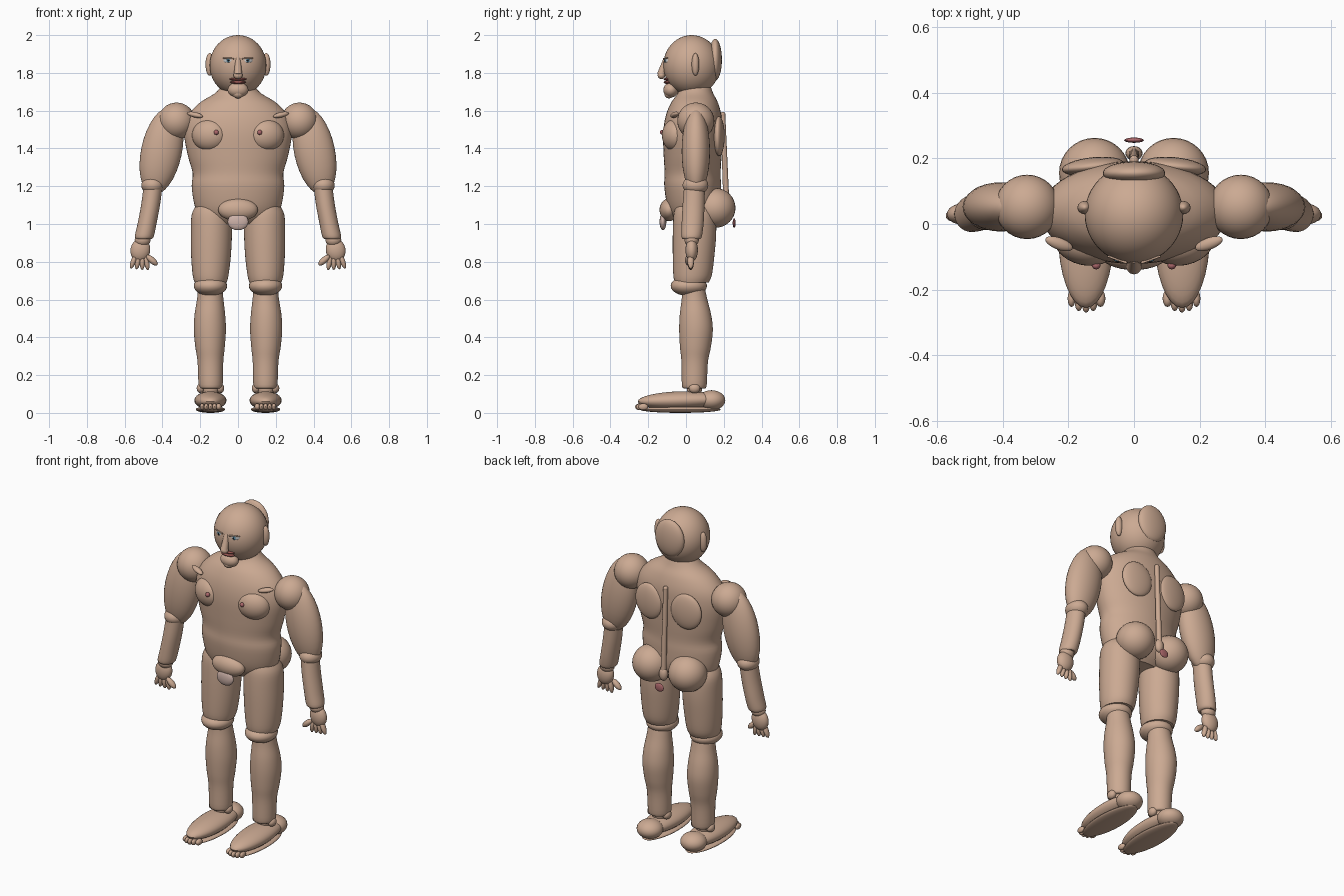
import bpy, bmesh, math
from mathutils import Matrix, Vector


def material(name, rgb):
    m = bpy.data.materials.new(name)
    m.diffuse_color = (*rgb, 1)
    return m


SKIN = material("skin", (0.60, 0.40, 0.29))
PALE = material("pale_skin", (0.62, 0.45, 0.40))
PINK = material("pink", (0.42, 0.14, 0.15))
LIP = material("lip", (0.30, 0.09, 0.08))
WHITE = material("eye_white", (0.85, 0.85, 0.85))
BLUE = material("eye_blue", (0.10, 0.28, 0.42))
BLACK = material("pupil_black", (0.01, 0.01, 0.01))


def finish(name, bm, mat, pair):
    bmesh.ops.recalc_face_normals(bm, faces=bm.faces)
    me = bpy.data.meshes.new(name)
    bm.to_mesh(me)
    bm.free()
    ob = bpy.data.objects.new(name, me)
    bpy.context.collection.objects.link(ob)
    me.materials.append(mat)
    if pair:
        ob.modifiers.new("mirror", 'MIRROR').use_mirror_merge = False
    bpy.ops.object.select_all(action='DESELECT')
    ob.select_set(True)
    bpy.context.view_layer.objects.active = ob
    bpy.ops.object.shade_smooth_by_angle(angle=math.radians(40))
    return ob


def ball(name, c, r, mat=SKIN, rot=(0, 0, 0), pair=False, seg=32):
    """Ellipsoid, rot in degrees; pair mirrors it across x."""
    bm = bmesh.new()
    turn = Matrix.Identity(4)
    for ang, ax in zip(rot, 'XYZ'):
        turn = Matrix.Rotation(math.radians(ang), 4, ax) @ turn
    mtx = Matrix.Translation(c) @ turn @ Matrix.Diagonal((*r, 1))
    bmesh.ops.create_uvsphere(bm, u_segments=seg, v_segments=seg // 2, radius=1, matrix=mtx)
    return finish(name, bm, mat, pair)


def rod(name, a, b, r1, r2, mat=SKIN, pair=False):
    """Tapered cylinder from a to b."""
    a, b = Vector(a), Vector(b)
    d = b - a
    bm = bmesh.new()
    mtx = Matrix.Translation((a + b) / 2) @ d.to_track_quat('Z', 'Y').to_matrix().to_4x4()
    bmesh.ops.create_cone(bm, cap_ends=True, segments=24, radius1=r1, radius2=r2,
                          depth=d.length, matrix=mtx)
    return finish(name, bm, mat, pair)


def loft(name, rings, pair=False, mat=SKIN, n=40, steps=4):
    """Smooth stack of ellipses; each ring is (z, cx, cy, rx, ry)."""
    pts = [Vector(r) for r in rings]
    out = []
    for i in range(len(pts) - 1):
        p0, p1, p2, p3 = (pts[max(0, min(len(pts) - 1, i + k))] for k in (-1, 0, 1, 2))
        for s in range(steps):
            t = s / steps
            out.append(0.5 * (2 * p1 + (p2 - p0) * t + (2 * p0 - 5 * p1 + 4 * p2 - p3) * t ** 2
                              + (3 * p1 - p0 - 3 * p2 + p3) * t ** 3))
    out.append(pts[-1])
    bm = bmesh.new()
    loops = [[bm.verts.new((cx + rx * math.cos(math.tau * k / n),
                            cy + ry * math.sin(math.tau * k / n), z)) for k in range(n)]
             for z, cx, cy, rx, ry in out]
    for lo, hi in zip(loops, loops[1:]):
        for k in range(n):
            bm.faces.new((lo[k], lo[(k + 1) % n], hi[(k + 1) % n], hi[k]))
    bm.faces.new(loops[0])
    bm.faces.new(loops[-1])
    return finish(name, bm, mat, pair)


# Head
ball("head", (0, 0.03, 1.84), (0.15, 0.15, 0.16), seg=48)
ball("head_back_disc", (0, 0.155, 1.87), (0.095, 0.035, 0.11))
ball("ear", (0.15, 0.05, 1.845), (0.022, 0.02, 0.06), pair=True)
ball("eye", (0.052, -0.098, 1.865), (0.028, 0.014, 0.017), WHITE, (0, 0, 20), True)
ball("iris", (0.05, -0.109, 1.865), (0.011, 0.006, 0.011), BLUE, pair=True, seg=16)
ball("pupil", (0.05, -0.114, 1.865), (0.005, 0.003, 0.005), BLACK, pair=True, seg=12)
rod("eyelid_line", (0.022, -0.118, 1.876), (0.08, -0.098, 1.878), 0.004, 0.003, pair=True)
rod("nose_bridge", (0, -0.105, 1.875), (0, -0.132, 1.79), 0.014, 0.022)
ball("nose_tip", (0, -0.13, 1.787), (0.024, 0.02, 0.02))
for z, w in ((1.767, 0.045), (1.75, 0.042)):
    ball("lip", (0, -0.098, z), (w, 0.02, 0.009), LIP)
ball("chin_beard", (0, -0.08, 1.71), (0.055, 0.04, 0.04))
ball("beard_tip", (0, -0.09, 1.69), (0.03, 0.025, 0.025))

# Torso
loft("torso", [(1.0, 0, 0.04, 0.13, 0.08), (1.04, 0, 0.04, 0.20, 0.115),
               (1.1, 0, 0.04, 0.23, 0.14), (1.2, 0, 0.035, 0.245, 0.15),
               (1.27, 0, 0.035, 0.24, 0.148), (1.36, 0, 0.035, 0.265, 0.153),
               (1.48, 0, 0.035, 0.285, 0.156), (1.57, 0, 0.04, 0.265, 0.148),
               (1.64, 0, 0.045, 0.205, 0.125), (1.69, 0, 0.05, 0.125, 0.095),
               (1.73, 0, 0.05, 0.085, 0.08)], n=56)
ball("chest_muscle", (0.15, -0.06, 1.47), (0.095, 0.065, 0.085), rot=(0, 0, 14), pair=True)
ball("chest_dot", (0.115, -0.126, 1.485), (0.013, 0.012, 0.013), PINK, pair=True, seg=16)
ball("collarbone", (0.228, -0.06, 1.578), (0.045, 0.018, 0.014), rot=(0, -12, 20), pair=True)
ball("shoulder_blade", (0.125, 0.175, 1.465), (0.095, 0.028, 0.105), rot=(0, 0, -6), pair=True)
rod("spine", (0, 0.215, 1.08), (0, 0.195, 1.58), 0.016, 0.013)
ball("spine_top", (0, 0.195, 1.58), (0.014, 0.014, 0.014), seg=16)
ball("tailbone", (0, 0.215, 1.07), (0.026, 0.022, 0.04), seg=20)
ball("tailbone_end", (0, 0.255, 1.005), (0.03, 0.008, 0.025), PINK, seg=20)

# Hips
ball("buttock", (0.12, 0.155, 1.085), (0.108, 0.107, 0.105), pair=True)
ball("pelvis_front", (0, -0.09, 1.075), (0.105, 0.05, 0.06))
ball("groin_front", (0, -0.122, 1.012), (0.055, 0.018, 0.045), PALE)

# Arms
ball("shoulder", (0.325, 0.052, 1.545), (0.098, 0.098, 0.098), pair=True)
ball("upper_arm", (0.405, 0.052, 1.385), (0.108, 0.075, 0.235), rot=(0, -12, 0), pair=True)
ball("elbow", (0.452, 0.05, 1.205), (0.06, 0.068, 0.05), pair=True)
loft("forearm", [(1.2, 0.45, 0.045, 0.05, 0.055), (1.1, 0.463, 0.04, 0.05, 0.058),
                 (1.0, 0.482, 0.035, 0.05, 0.058), (0.935, 0.496, 0.03, 0.05, 0.054),
                 (0.92, 0.498, 0.03, 0.04, 0.045)], True, n=28)
ball("wrist", (0.505, 0.03, 0.915), (0.042, 0.038, 0.035), pair=True)
ball("palm", (0.517, 0.03, 0.862), (0.052, 0.033, 0.062), rot=(0, -12, 0), pair=True)
for k in range(4):
    ball("finger", (0.484 + 0.023 * k, 0.025, 0.798 + 0.002 * k), (0.014, 0.017, 0.043),
         rot=(0, 10 - 10 * k, 0), pair=True, seg=16)
ball("thumb", (0.455, 0.012, 0.808), (0.017, 0.018, 0.038), rot=(0, 48, 0), pair=True, seg=16)

# Legs
loft("thigh", [(1.1, 0.14, 0.04, 0.08, 0.09), (1.05, 0.14, 0.045, 0.105, 0.11),
               (0.95, 0.141, 0.045, 0.109, 0.115), (0.83, 0.143, 0.04, 0.105, 0.11),
               (0.73, 0.145, 0.035, 0.095, 0.102), (0.69, 0.145, 0.03, 0.085, 0.09)], True)
ball("knee", (0.146, 0.015, 0.672), (0.088, 0.096, 0.053), pair=True)
loft("calf", [(0.66, 0.147, 0.04, 0.065, 0.06), (0.6, 0.147, 0.045, 0.07, 0.068),
              (0.52, 0.149, 0.05, 0.081, 0.083), (0.44, 0.149, 0.053, 0.085, 0.089),
              (0.35, 0.148, 0.05, 0.078, 0.082), (0.27, 0.146, 0.046, 0.068, 0.07),
              (0.15, 0.145, 0.044, 0.064, 0.066), (0.13, 0.145, 0.044, 0.055, 0.058)], True)
ball("ankle", (0.146, 0.045, 0.13), (0.045, 0.04, 0.05), pair=True)
for x in (0.095, 0.197):
    ball("ankle_bone", (x, 0.045, 0.13), (0.022, 0.03, 0.026), pair=True, seg=20)

# Feet
ball("foot", (0.146, -0.03, 0.066), (0.085, 0.225, 0.048), rot=(1.5, 0, 0), pair=True)
ball("heel", (0.146, 0.135, 0.067), (0.074, 0.073, 0.053), pair=True)
ball("sole", (0.146, -0.03, 0.018), (0.078, 0.215, 0.018), pair=True)
for k in range(5):
    ball("toe", (0.102 + 0.022 * k, -0.222 - 0.022 * math.sin(math.pi * (k + 0.3) / 4.6), 0.032),
         (0.015 if k == 0 else 0.012, 0.026, 0.018), pair=True, seg=16)
